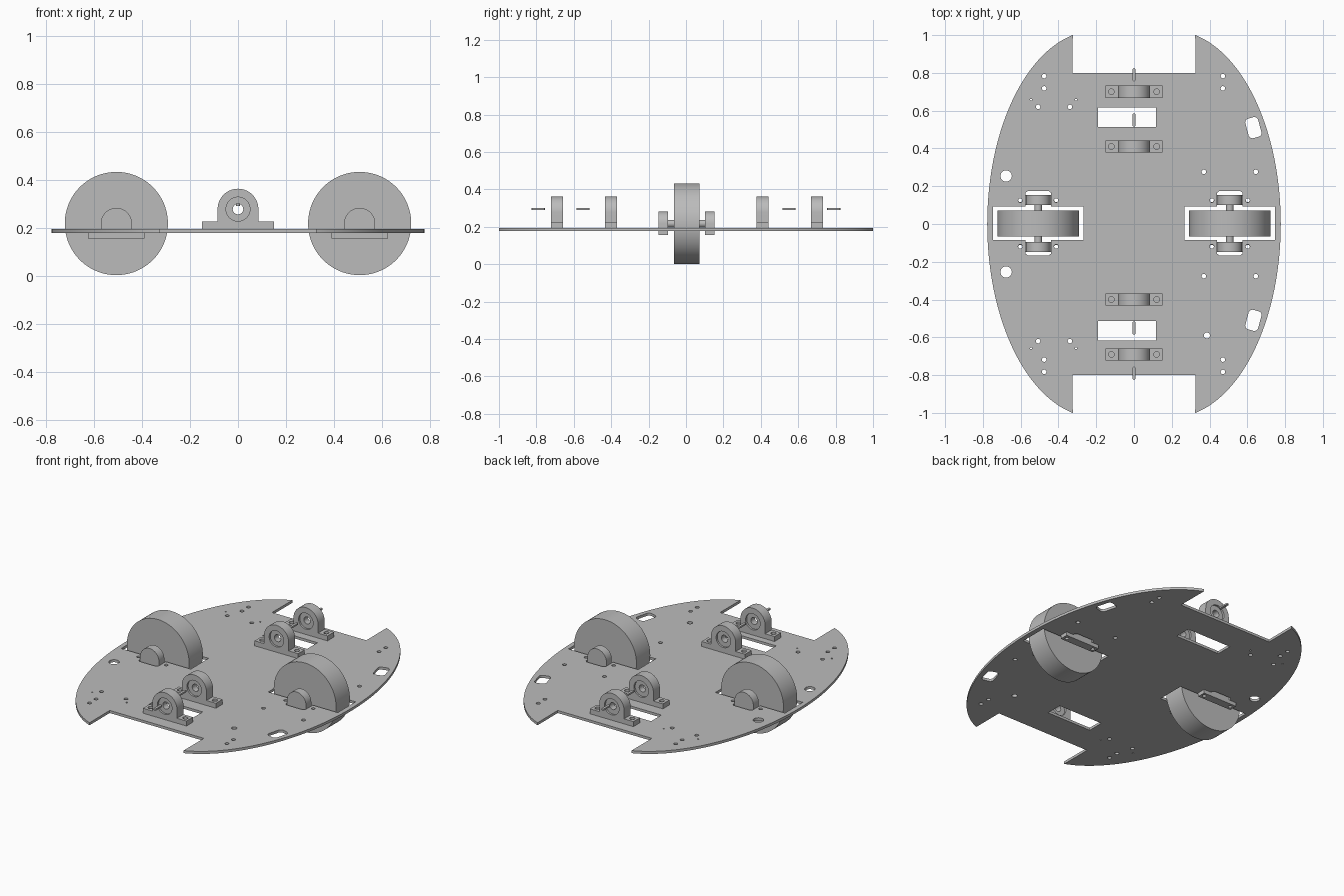
import bpy
from math import sin, cos, pi, sqrt, radians
from mathutils import Matrix

cube = bpy.data.objects.get("Cube")
if cube:
    bpy.data.objects.remove(cube, do_unlink=True)

grey = bpy.data.materials.new("plain_grey")
grey.use_nodes = True
colour = (0.5, 0.5, 0.5, 1)
grey.diffuse_color = colour
grey.node_tree.nodes["Principled BSDF"].inputs["Base Color"].default_value = colour


def circle(x, y, r, n=24):
    return [(x + r * cos(2 * pi * i / n), y + r * sin(2 * pi * i / n)) for i in range(n)]


def rect(x0, x1, y0, y1):
    return [(x0, y0), (x1, y0), (x1, y1), (x0, y1)]


def pill(x, y, w, h, r, angle=0, n=6):
    """Rounded rectangle, turned about its centre."""
    pts = []
    for k, (sx, sy) in enumerate(((1, 1), (-1, 1), (-1, -1), (1, -1))):
        for i in range(n + 1):
            a = (k + i / n) * pi / 2
            px, py = sx * (w / 2 - r) + r * cos(a), sy * (h / 2 - r) + r * sin(a)
            pts.append((x + px * cos(angle) - py * sin(angle),
                        y + px * sin(angle) + py * cos(angle)))
    return pts


def arch(x, z, r, foot, n=32):
    """Half round on straight legs that end at height foot."""
    return ([(x + r * cos(pi * i / n), z + r * sin(pi * i / n)) for i in range(n + 1)]
            + [(x - r, foot), (x + r, foot)])


def slab(name, loops, low, high, upright=False):
    """Extrude an outline with holes along z, or along y when upright."""
    cu = bpy.data.curves.new(name, 'CURVE')
    cu.dimensions, cu.fill_mode, cu.extrude = '2D', 'BOTH', (high - low) / 2
    for loop in loops:
        sp = cu.splines.new('POLY')
        sp.points.add(len(loop) - 1)
        for p, (a, b) in zip(sp.points, loop):
            p.co = (a, b, 0, 1)
        sp.use_cyclic_u = True
    tmp = bpy.data.objects.new(name + "_curve", cu)
    bpy.context.collection.objects.link(tmp)
    dg = bpy.context.evaluated_depsgraph_get()
    me = bpy.data.meshes.new_from_object(tmp.evaluated_get(dg))
    bpy.data.objects.remove(tmp, do_unlink=True)
    mid = (low + high) / 2
    if upright:
        me.transform(Matrix.Translation((0, mid, 0)) @ Matrix.Rotation(pi / 2, 4, 'X'))
    else:
        me.transform(Matrix.Translation((0, 0, mid)))
    me.materials.clear()
    me.materials.append(grey)
    ob = bpy.data.objects.new(name, me)
    bpy.context.collection.objects.link(ob)
    bpy.ops.object.select_all(action='DESELECT')
    ob.select_set(True)
    bpy.context.view_layer.objects.active = ob
    bpy.ops.object.mode_set(mode='EDIT')
    bpy.ops.mesh.select_all(action='SELECT')
    bpy.ops.mesh.remove_doubles(threshold=0.00005)
    bpy.ops.mesh.normals_make_consistent(inside=False)
    bpy.ops.object.mode_set(mode='OBJECT')
    bpy.ops.object.shade_smooth_by_angle(angle=radians(30))
    return ob


BOTTOM, TOP = 0.178, 0.194
WHEEL_X, AXLE_Z = 0.507, 0.217

# Oval base plate with notched ends
side = []
for i in range(81):
    y = -sin(pi / 2 * (1 - i / 40))
    side.append((0.2 + 0.577 * sqrt(1 - (y / 1.024) ** 2), y))
outline = side + [(0.325, 0.8), (-0.325, 0.8)]
outline += [(-x, -y) for x, y in side] + [(-0.325, -0.8), (0.325, -0.8)]
holes = []
for s in (-1, 1):
    # Windows between the bearings, and slanted side slots
    holes.append(rect(-0.19, 0.117, s * 0.565 - 0.051, s * 0.565 + 0.051))
    holes.append(pill(0.632, s * 0.51, 0.07, 0.107, 0.02, s * radians(15)))
    # Wheel wells with bracket slots
    half = [(0.24, -0.088), (0.24, 0.088), (0.068, 0.088), (0.068, 0.16), (0.057, 0.17),
            (-0.057, 0.17), (-0.068, 0.16), (-0.068, 0.088), (-0.24, 0.088), (-0.24, -0.088)]
    lower = [(x, -y) for x, y in reversed(half[2:8])]
    holes.append([(s * WHEEL_X + x, y + 0.004) for x, y in half + lower])
    # Bolt and sensor holes
    for x, y, r in ((-0.476, 0.783, 0.012), (-0.476, 0.718, 0.012), (-0.508, 0.62, 0.012),
                    (-0.339, 0.62, 0.012), (-0.545, 0.658, 0.005), (-0.307, 0.658, 0.005),
                    (-0.677, 0.254, 0.03), (0.471, 0.783, 0.012), (0.471, 0.718, 0.012),
                    (0.37, 0.276, 0.012), (0.645, 0.276, 0.012)):
        holes.append(circle(x, s * y, r))
    for t in (-1, 1):
        for u in (-1, 1):
            holes.append(circle(s * WHEEL_X + t * 0.095, u * 0.122 + 0.003, 0.011))
holes.append(circle(0.386, -0.59, 0.016))
slab("base_plate", [outline] + holes, BOTTOM, TOP)

# Wheels, axles and the brackets that hold them under the plate
for label, s in (("left", 1), ("right", -1)):
    x = s * WHEEL_X
    slab(label + "_wheel", [circle(x, AXLE_Z, 0.215, 96)], -0.065, 0.071, True)
    slab(label + "_axle", [circle(x, AXLE_Z, 0.02)], -0.146, 0.152, True)
    for end, t in (("front", -1), ("back", 1)):
        y = t * 0.124 + 0.003
        slab(f"{label}_{end}_bracket", [arch(x, AXLE_Z, 0.065, BOTTOM)],
             y - 0.026, y + 0.026, True)
        slab(f"{label}_{end}_bracket_foot",
             [rect(x - 0.118, x + 0.118, y - 0.026, y + 0.026),
              circle(x - 0.095, y, 0.011), circle(x + 0.095, y, 0.011)], 0.155, BOTTOM)

# Pillow bearings along the centre line
for k, y in enumerate((-0.69, -0.4, 0.41, 0.70)):
    name = f"bearing_{k + 1}"
    slab(name + "_foot", [rect(-0.15, 0.15, y - 0.032, y + 0.032),
                          circle(-0.12, y, 0.015), circle(0.12, y, 0.015)], TOP, 0.225)
    slab(name + "_housing", [arch(0, 0.277, 0.085, 0.225), circle(0, 0.277, 0.05, 40)],
         y - 0.032, y + 0.032, True)
    slab(name + "_ring", [circle(0, 0.277, 0.05, 40), circle(0, 0.277, 0.022)],
         y - 0.02, y + 0.02, True)

# Small flat pins near the bearings
for k, y in enumerate((-0.79, -0.55, 0.55, 0.79)):
    slab(f"pin_{k + 1}", [pill(0, y, 0.015, 0.07, 0.007)], 0.29, 0.3)
